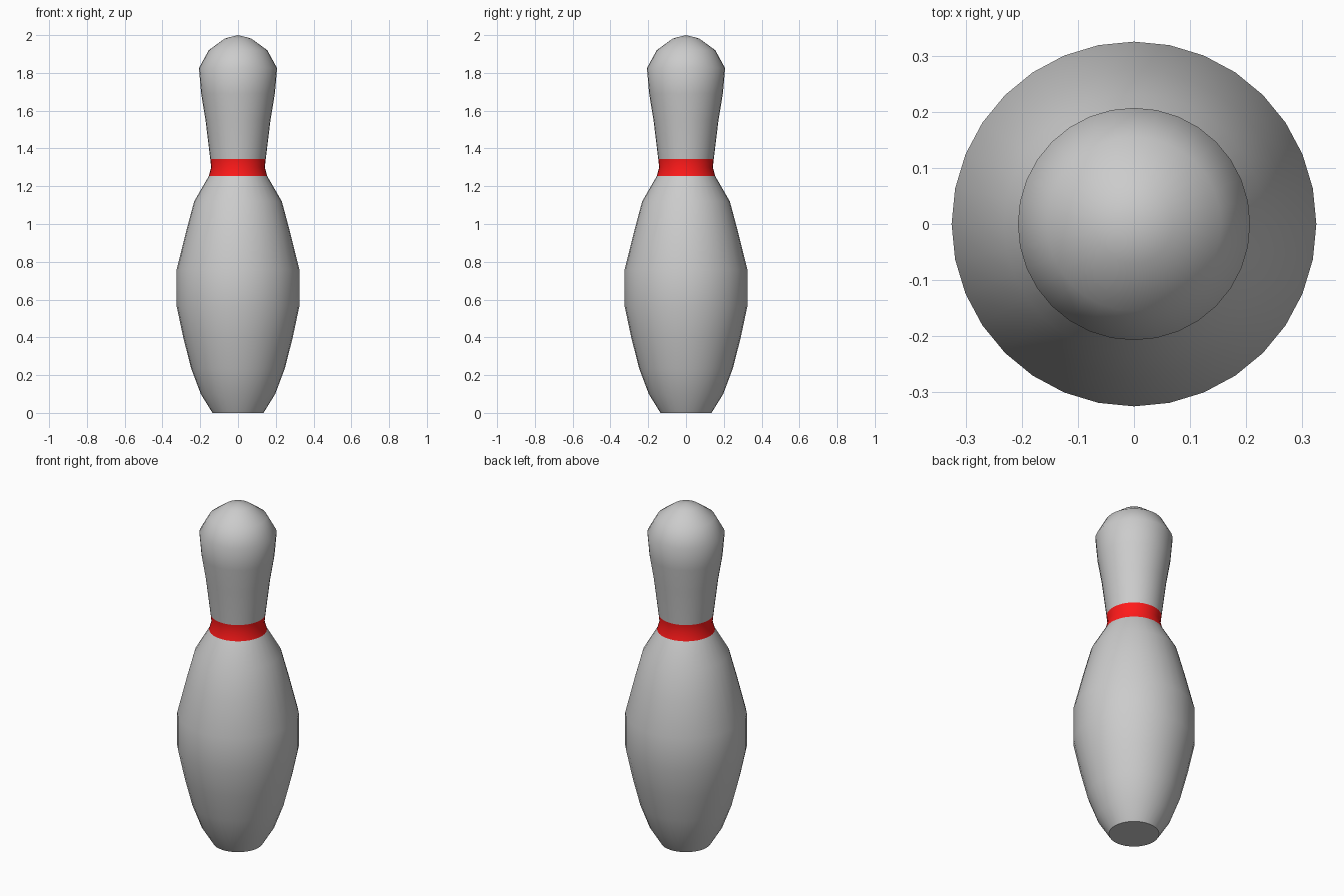
import bpy, bmesh, math

if "Cube" in bpy.data.objects:
    bpy.data.objects.remove(bpy.data.objects["Cube"])

SIDES = 32


def lathe(name, profile, color=None):
    """Revolve (radius, z) points around z; radius 0 makes a pole."""
    bm = bmesh.new()
    rings = []
    for r, z in profile:
        if r == 0:
            rings.append([bm.verts.new((0, 0, z))] * SIDES)
        else:
            rings.append([bm.verts.new((r * math.cos(2 * math.pi * i / SIDES),
                                        r * math.sin(2 * math.pi * i / SIDES), z))
                          for i in range(SIDES)])
    for a, b in zip(rings, rings[1:]):
        for i in range(SIDES):
            j = (i + 1) % SIDES
            bm.faces.new(list(dict.fromkeys((a[i], a[j], b[j], b[i]))))
    # flat underside where the part stands on the floor
    if profile[0][1] == 0:
        bm.faces.new(rings[0][::-1])
    mesh = bpy.data.meshes.new(name)
    bm.to_mesh(mesh)
    bm.free()
    obj = bpy.data.objects.new(name, mesh)
    bpy.context.collection.objects.link(obj)
    if color:
        mat = bpy.data.materials.new(name + "_paint")
        mat.diffuse_color = color
        mat.use_nodes = True
        mat.node_tree.nodes["Principled BSDF"].inputs["Base Color"].default_value = mat.diffuse_color
        mesh.materials.append(mat)
    bpy.ops.object.select_all(action='DESELECT')
    obj.select_set(True)
    bpy.context.view_layer.objects.active = obj
    bpy.ops.object.shade_smooth_by_angle(angle=math.radians(50))
    return obj


# Belly, from the flat base up to the stripe
lathe("pin_body", [(0.135, 0), (0.197, 0.10), (0.248, 0.235), (0.29, 0.40),
                   (0.325, 0.565), (0.325, 0.76), (0.275, 0.96),
                   (0.232, 1.12), (0.155, 1.253)])

# Red stripe around the neck
lathe("neck_stripe", [(0.155, 1.253), (0.142, 1.30), (0.147, 1.345)],
      (1.0, 0.01, 0.01, 1))

# Neck and rounded head
lathe("pin_head", [(0.147, 1.345), (0.172, 1.55), (0.195, 1.69), (0.207, 1.825),
                   (0.155, 1.92), (0.07, 1.982), (0, 2.0)])
